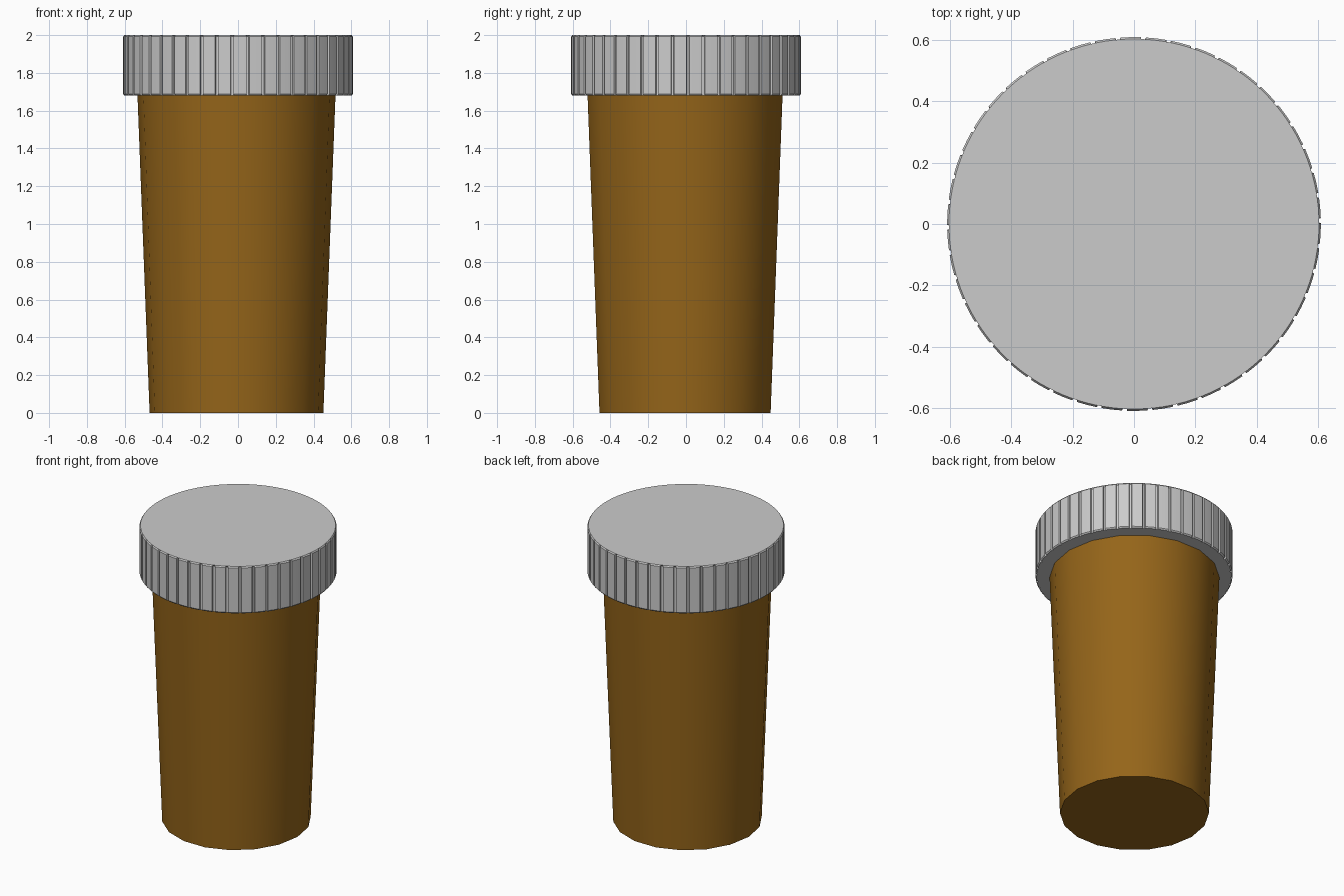
import bpy, bmesh
from math import sin, cos, pi, radians

if "Cube" in bpy.data.objects:
    bpy.data.objects.remove(bpy.data.objects["Cube"])


def make_object(name, rings, angle, location=(0, 0), color=None):
    """Closed loft through rings of (x, y, z) points."""
    bm = bmesh.new()
    loops = [[bm.verts.new(p) for p in ring] for ring in rings]
    n = len(loops[0])
    for low, high in zip(loops, loops[1:]):
        for i in range(n):
            j = (i + 1) % n
            bm.faces.new((low[i], low[j], high[j], high[i]))
    bm.faces.new(loops[0][::-1])
    bm.faces.new(loops[-1])
    mesh = bpy.data.meshes.new(name)
    bm.to_mesh(mesh)
    bm.free()
    obj = bpy.data.objects.new(name, mesh)
    obj.location = (*location, 0)
    bpy.context.collection.objects.link(obj)
    if color:
        mat = bpy.data.materials.new(name + "_color")
        mat.diffuse_color = color
        mat.use_nodes = True
        mat.node_tree.nodes["Principled BSDF"].inputs["Base Color"].default_value = mat.diffuse_color
        mesh.materials.append(mat)
    bpy.ops.object.select_all(action='DESELECT')
    obj.select_set(True)
    bpy.context.view_layer.objects.active = obj
    bpy.ops.object.shade_smooth_by_angle(angle=radians(angle))
    return obj


# Tapered amber bottle body with 18 sides
def body_ring(r, z, n=18):
    return [(r * cos(2 * pi * i / n), r * sin(2 * pi * i / n), z) for i in range(n)]


make_object("bottle_body", [body_ring(0.46, 0), body_ring(0.5245, 1.69)], 30,
            (-0.008, -0.005), (0.30, 0.13, 0.01, 1))

# Lid with narrow vertical grip grooves between wide ribs
RIBS = 46
PITCH = 2 * pi / RIBS


def lid_ring(rib_r, groove_r, z):
    points = []
    for i in range(RIBS):
        base = i * PITCH + radians(1.0)
        for t, r in ((-0.07, groove_r), (0.07, groove_r), (0.10, rib_r),
                     (0.50, rib_r), (0.90, rib_r)):
            a = base + t * PITCH
            points.append((r * cos(a), r * sin(a), z))
    return points


make_object("lid", [
    lid_ring(0.602, 0.596, 1.68),
    lid_ring(0.608, 0.596, 1.688),
    lid_ring(0.608, 0.596, 1.992),
    lid_ring(0.602, 0.602, 2.0),
], 30)
